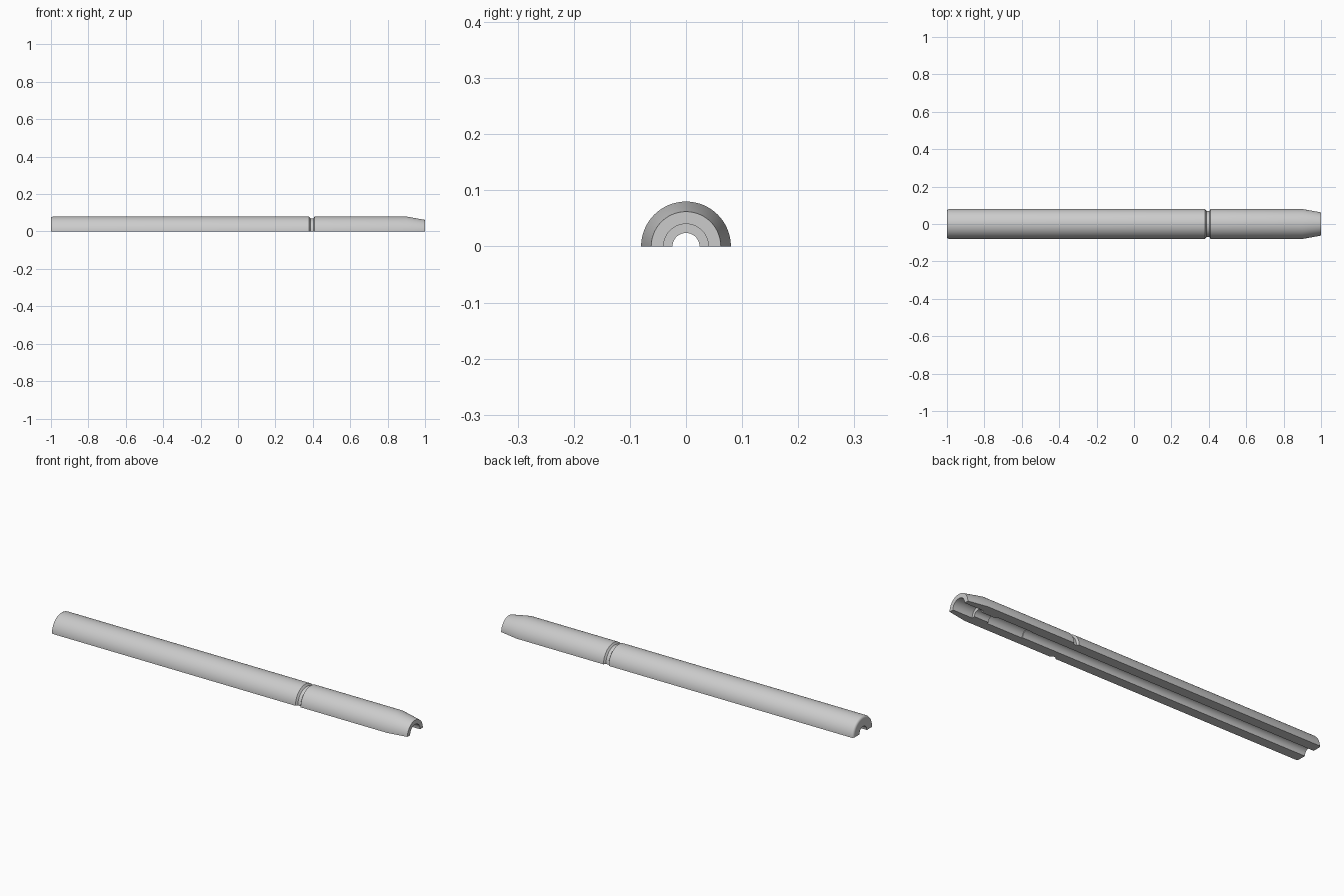
import bpy
import bmesh
import math

cube = bpy.data.objects.get("Cube")
if cube:
    bpy.data.objects.remove(cube, do_unlink=True)

grey = bpy.data.materials.new("light grey")
grey.use_nodes = True
colour = (0.6, 0.6, 0.6, 1)
grey.diffuse_color = colour
grey.node_tree.nodes["Principled BSDF"].inputs["Base Color"].default_value = colour

# Outer outline (x, radius): rounded back end, grip groove, tapered nose
ROUND, RADIUS = 0.012, 0.08
outer = []
for i in range(6):
    a = i / 5 * math.pi / 2
    outer.append((-1 + ROUND * (1 - math.sin(a)), RADIUS - ROUND * (1 - math.cos(a))))
outer.reverse()
outer = sorted(outer, key=lambda p: p[1])
outer += [(0.38, RADIUS), (0.387, 0.07), (0.403, 0.07), (0.41, RADIUS),
          (0.90, RADIUS), (1.0, 0.062)]

# Stepped bore, from the nose to the back end
bore = [(1.0, 0.04), (0.89, 0.04), (0.89, 0.024), (0.81, 0.024),
        (0.81, 0.034), (0.61, 0.034), (0.61, 0.03), (-1.0, 0.03)]

# Turn the closed section half a revolution about the x axis
SEGMENTS = 48
section = outer + bore
bm = bmesh.new()
rings = []
for s in range(SEGMENTS + 1):
    a = math.pi * s / SEGMENTS
    rings.append([bm.verts.new((x, r * math.cos(a), r * math.sin(a))) for x, r in section])
n = len(section)
for a, b in zip(rings, rings[1:]):
    for i in range(n):
        j = (i + 1) % n
        bm.faces.new((a[i], a[j], b[j], b[i]))

# Flat split faces
bm.faces.new(rings[0])
bm.faces.new(rings[-1])
bmesh.ops.recalc_face_normals(bm, faces=bm.faces)

mesh = bpy.data.meshes.new("half_barrel")
bm.to_mesh(mesh)
bm.free()
mesh.materials.append(grey)
barrel = bpy.data.objects.new("half_barrel", mesh)
bpy.context.collection.objects.link(barrel)

bpy.context.view_layer.objects.active = barrel
barrel.select_set(True)
bpy.ops.object.shade_smooth_by_angle(angle=math.radians(30))
